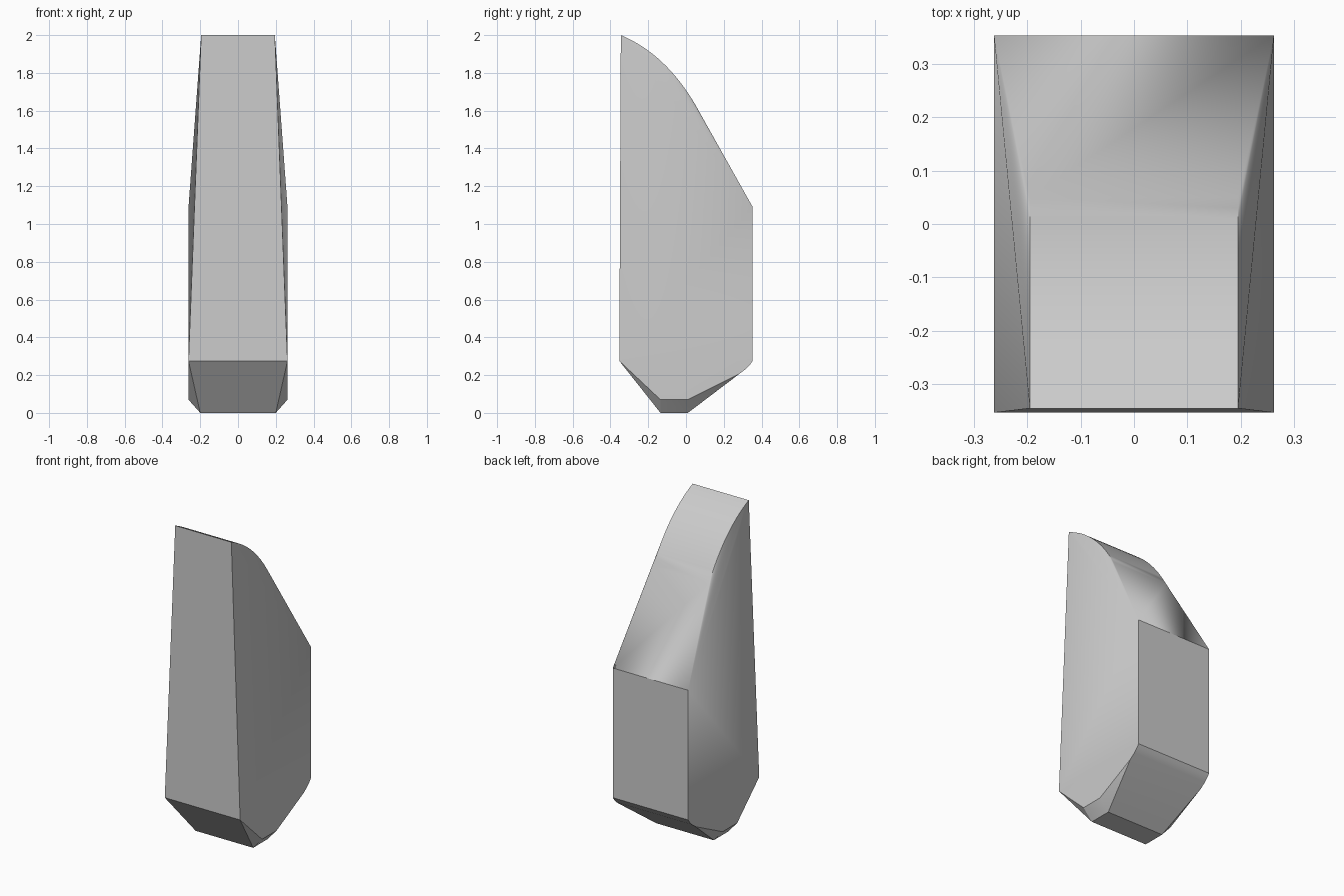
import bpy, bmesh, math
from mathutils import Vector

cube = bpy.data.objects.get("Cube")
if cube:
    bpy.data.objects.remove(cube, do_unlink=True)

WIDE, TOP, BASE = 0.262, 0.195, 0.2   # half widths

# Curved crown profile (y, z), ending tangent to the straight back slope
start, ctrl, end = Vector((-0.345, 2)), Vector((-0.107, 1.9)), Vector((0.05, 1.63))
STEPS = 16
crown = []
for i in range(STEPS + 1):
    t = i / STEPS
    crown.append(start * (1 - t) ** 2 + ctrl * 2 * t * (1 - t) + end * t * t)

# Full-width outline: back edge, rounded heel, keel chamfer and front edge
body = [(0.353, 1.09), (0.353, 0.275), (0.338, 0.254), (0.316, 0.232),
        (0.28, 0.205), (0.01, 0.07), (-0.135, 0.07), (-0.353, 0.275)]
# Narrow flat foot
foot = [(0.01, 0), (-0.135, 0)]

# Wrap all three outlines, mirrored across x, in one convex skin
bm = bmesh.new()
for half, outline in ((TOP, crown), (WIDE, body), (BASE, foot)):
    for y, z in outline:
        for side in (-1, 1):
            bm.verts.new((side * half, y, z))
bmesh.ops.convex_hull(bm, input=bm.verts)
bmesh.ops.dissolve_limit(bm, angle_limit=math.radians(0.1),
                         verts=bm.verts, edges=bm.edges)
bmesh.ops.recalc_face_normals(bm, faces=bm.faces)

mesh = bpy.data.meshes.new("tapered_block")
bm.to_mesh(mesh)
bm.free()
block = bpy.data.objects.new("tapered_block", mesh)
bpy.context.collection.objects.link(block)

# Plain grey material
grey = bpy.data.materials.new("plain grey")
grey.use_nodes = True
colour = (0.6, 0.6, 0.6, 1)
grey.diffuse_color = colour
grey.node_tree.nodes["Principled BSDF"].inputs["Base Color"].default_value = colour
mesh.materials.append(grey)

# Smooth the crown and heel, keep the corners sharp
bpy.ops.object.select_all(action="DESELECT")
block.select_set(True)
bpy.context.view_layer.objects.active = block
bpy.ops.object.shade_smooth_by_angle(angle=math.radians(25))
